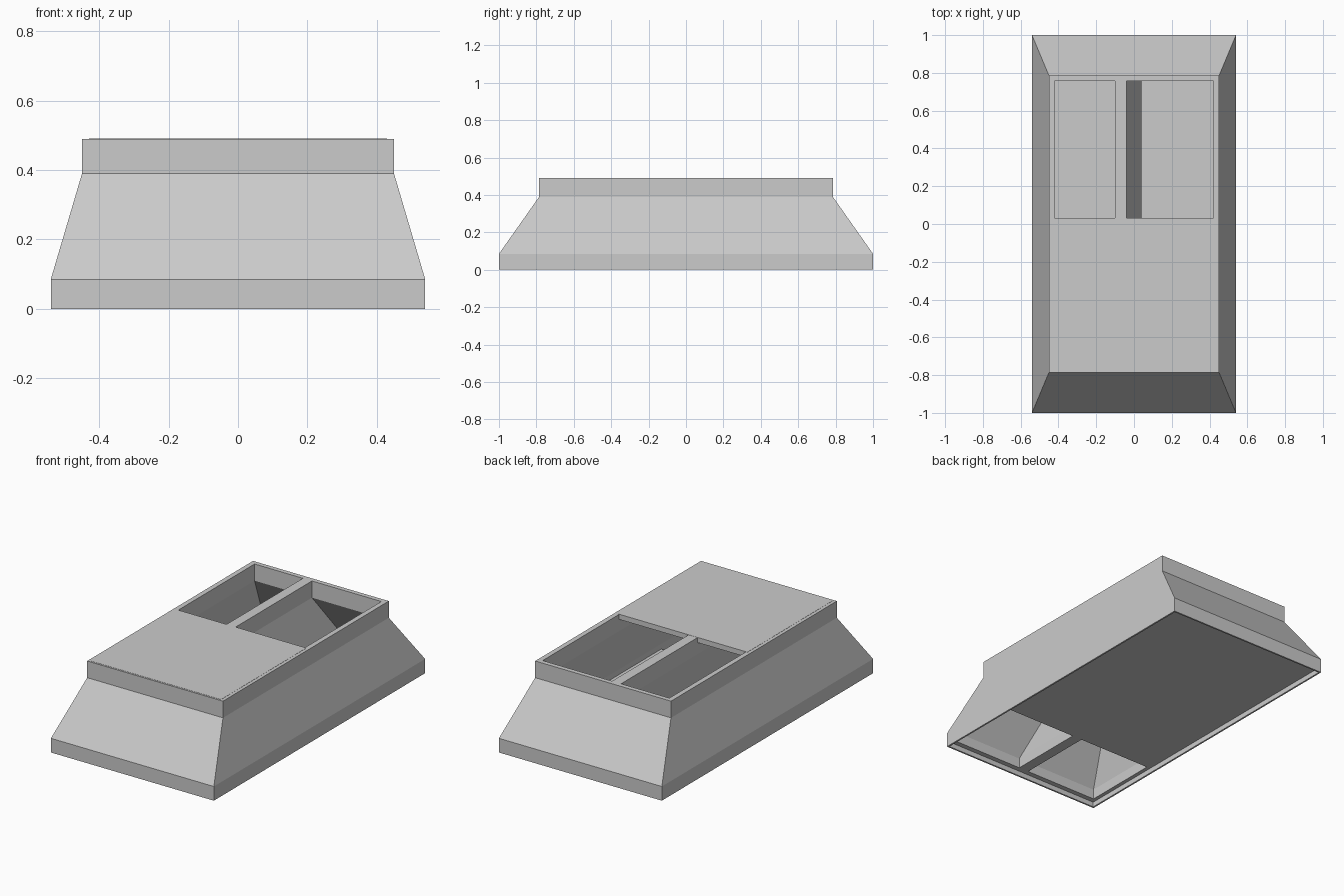
import bpy, bmesh

if "Cube" in bpy.data.objects:
    bpy.data.objects.remove(bpy.data.objects["Cube"])


def loft(name, rings, closed):
    """Stack of rectangles (x0, x1, half_y, z) joined by quads.
    closed joins last ring to first (hollow wall); otherwise ends are capped."""
    bm = bmesh.new()
    loops = [[bm.verts.new((x, y, z)) for x, y in
              ((x0, -hy), (x1, -hy), (x1, hy), (x0, hy))]
             for x0, x1, hy, z in rings]
    pairs = list(zip(loops, loops[1:]))
    if closed:
        pairs.append((loops[-1], loops[0]))
    else:
        bm.faces.new(loops[0])
        bm.faces.new(loops[-1])
    for a, b in pairs:
        for i in range(4):
            j = (i + 1) % 4
            bm.faces.new((a[i], a[j], b[j], b[i]))
    return finish(name, bm)


def plate(name, lo, hi):
    bm = bmesh.new()
    bmesh.ops.create_cube(bm, size=1)
    for v in bm.verts:
        v.co = [(l + h) / 2 + c * (h - l) for l, h, c in zip(lo, hi, v.co)]
    return finish(name, bm)


def finish(name, bm):
    bmesh.ops.recalc_face_normals(bm, faces=bm.faces)
    me = bpy.data.meshes.new(name)
    bm.to_mesh(me)
    bm.free()
    ob = bpy.data.objects.new(name, me)
    bpy.context.collection.objects.link(ob)
    return ob


# Hollow sloped housing: outer profile up, inner profile down (half_x, half_y, z)
profile = [(.53, .99, 0), (.54, 1.0, 0), (.54, 1.0, .085), (.45, .785, .39),
           (.45, .785, .49), (.42, .757, .49), (.42, .757, .39),
           (.507, .96, .09), (.507, .96, .03), (.53, .99, .03)]
loft("housing_shell", [(-x, x, y, z) for x, y, z in profile], True)

# Slanted wall separating the two channels
loft("channel_divider", [(-.025, .04, .97, .03), (-.025, .04, .97, .09),
                         (-.10, -.04, .77, .39), (-.10, -.04, .77, .49)], False)

# Cover over the front half of the top
plate("top_cover", (-.43, -.775, .46), (.43, .033, .491))

# Floor closing the bottom except at the front
plate("bottom_cover", (-.515, -.49, .029), (.515, .97, .059))
